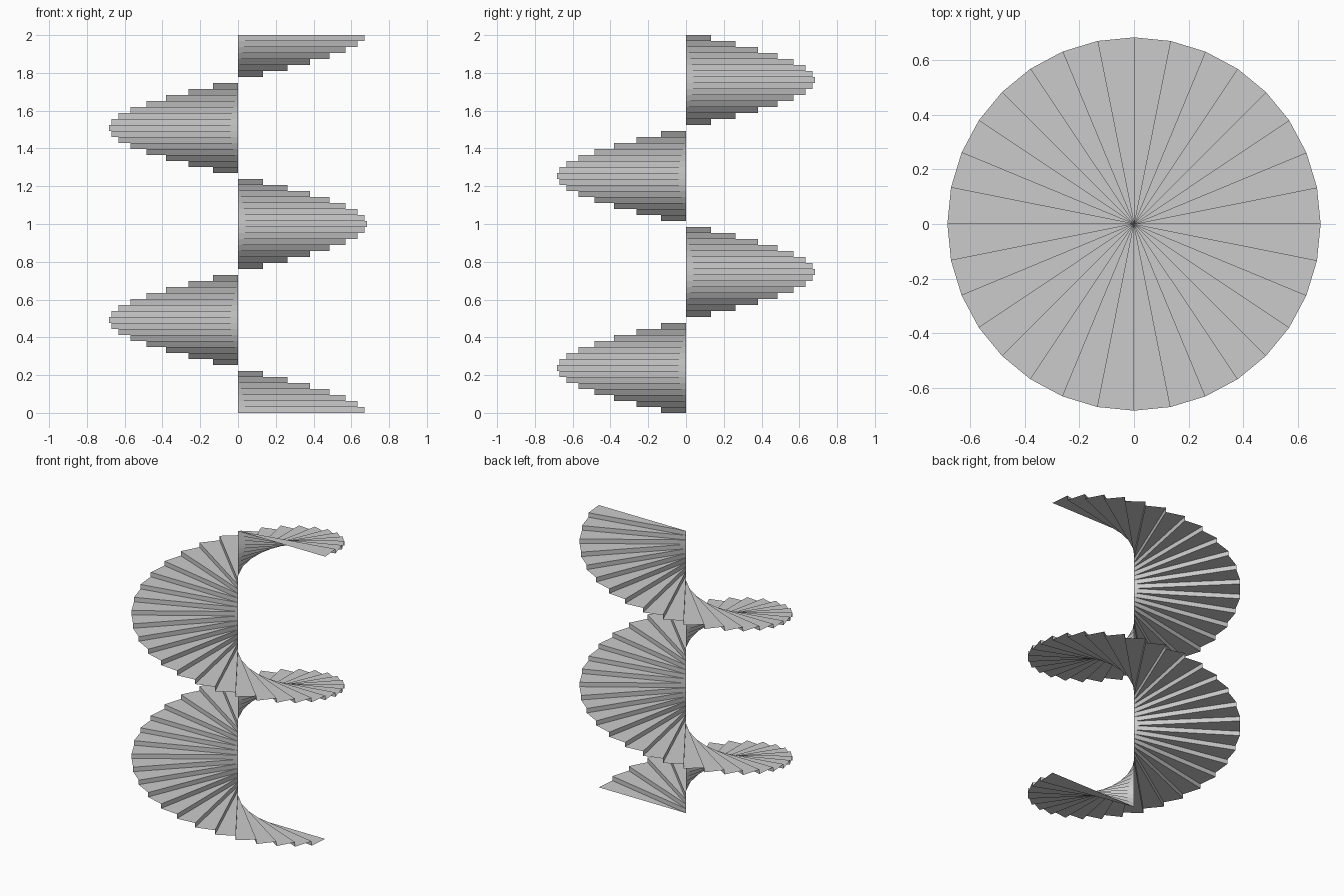
import bpy, bmesh, math

if "Cube" in bpy.data.objects:
    bpy.data.objects.remove(bpy.data.objects["Cube"], do_unlink=True)

RADIUS = 0.684
STEPS_PER_TURN = 32
TREADS = 64
RISE = 2 / (TREADS - 1)

# Plain grey material
grey = bpy.data.materials.new("plain grey")
grey.use_nodes = True
colour = (0.6, 0.6, 0.6, 1)
grey.diffuse_color = colour
grey.node_tree.nodes["Principled BSDF"].inputs["Base Color"].default_value = colour

bm = bmesh.new()


def rim(index, z):
    angle = -math.tau * index / STEPS_PER_TURN
    return bm.verts.new((RADIUS * math.cos(angle), RADIUS * math.sin(angle), z))


# Thin folded sheet: flat wedge treads joined by upright risers
below = None
for i in range(TREADS):
    z = i * RISE
    hub, start, end = bm.verts.new((0, 0, z)), rim(i, z), rim(i + 1, z)
    bm.faces.new((hub, end, start))
    if below:
        old_hub, old_end = below
        bm.faces.new((old_hub, hub, start, old_end))
    below = hub, end

mesh = bpy.data.meshes.new("spiral_stair")
bm.to_mesh(mesh)
bm.free()
mesh.materials.append(grey)
stair = bpy.data.objects.new("spiral_stair", mesh)
bpy.context.collection.objects.link(stair)
